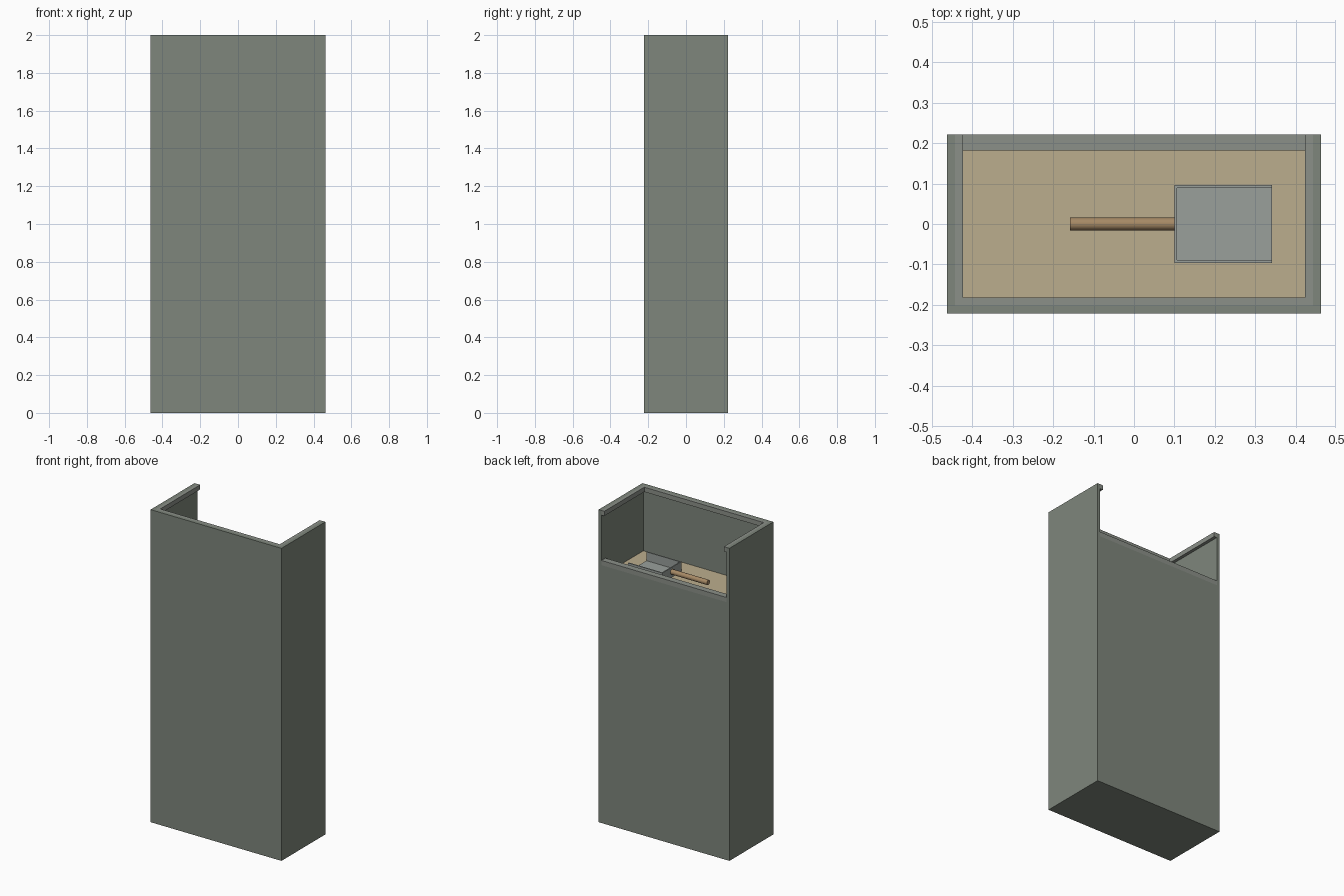
import bpy, bmesh, math
from mathutils import Matrix

if "Cube" in bpy.data.objects:
    bpy.data.objects.remove(bpy.data.objects["Cube"])


def material(name, r, g, b):
    m = bpy.data.materials.new(name)
    m.diffuse_color = (r, g, b, 1)
    m.use_nodes = True
    m.node_tree.nodes["Principled BSDF"].inputs["Base Color"].default_value = m.diffuse_color
    return m


BODY = material("bin_green_grey", 0.21, 0.24, 0.20)
RIM = material("rim_grey", 0.26, 0.28, 0.25)
SAND = material("sand", 0.50, 0.42, 0.27)
METAL = material("scoop_metal", 0.32, 0.35, 0.33)
WOOD = material("wood", 0.38, 0.25, 0.13)


def finish(name, bm, mat):
    mesh = bpy.data.meshes.new(name)
    bm.to_mesh(mesh)
    bm.free()
    mesh.materials.append(mat)
    obj = bpy.data.objects.new(name, mesh)
    bpy.context.collection.objects.link(obj)
    return obj


def box(name, x, y, z, mat):
    """Box from (min, max) ranges."""
    bm = bmesh.new()
    bmesh.ops.create_cube(bm, size=1)
    for v in bm.verts:
        v.co = [r[0] if c < 0 else r[1] for c, r in zip(v.co, (x, y, z))]
    return finish(name, bm, mat)


W, D, H = 0.463, 0.222, 2.0      # half width, half depth, height
T, LIP, LIP_H = 0.02, 0.04, 0.03  # wall, rim overhang, rim height
BACK, FILL = 1.68, 1.58          # low back wall and sand level
ix, iy = W - T, D - T

# Bin: floor, full-height front and sides, lower back
box("floor", (-ix, ix), (-iy, iy), (0, T), BODY)
box("front_wall", (-ix, ix), (-D, -iy), (0, H), BODY)
box("back_wall", (-ix, ix), (iy, D), (0, BACK - LIP_H), BODY)
for side, s in (("left", -1), ("right", 1)):
    box(side + "_wall", sorted((s * ix, s * W)), (-D, D), (0, H), BODY)
    box(side + "_rim", sorted((s * (W - LIP), s * ix)), (-iy, D), (H - LIP_H, H), RIM)

# Inner rims on front and back
box("front_rim", (-W + LIP, W - LIP), (-iy, -D + LIP), (H - LIP_H, H), RIM)
box("back_rim", (-ix, ix), (D - LIP, D), (BACK - LIP_H, BACK), RIM)

# Sand filling
box("sand_fill", (-ix, ix), (-iy, iy), (T, FILL), SAND)

# Scoop pan, open at its right end
px0, px1, py, pt, top = 0.10, 0.342, 0.096, 0.007, 1.643
box("scoop_base", (px0, px1), (-py, py), (FILL, FILL + pt), METAL)
box("scoop_back", (px0, px0 + pt), (-py, py), (FILL + pt, top), METAL)
for side, s in (("front", -1), ("rear", 1)):
    box("scoop_side_" + side, (px0 + pt, px1), sorted((s * (py - pt), s * py)),
        (FILL + pt, top), METAL)

# Scoop handle
h0, h1 = -0.158, px0
bm = bmesh.new()
bmesh.ops.create_cone(
    bm, cap_ends=True, segments=20, radius1=0.016, radius2=0.016, depth=h1 - h0,
    matrix=Matrix.Translation(((h0 + h1) / 2, 0, 1.615)) @ Matrix.Rotation(math.pi / 2, 4, 'Y'))
handle = finish("scoop_handle", bm, WOOD)
bpy.context.view_layer.objects.active = handle
handle.select_set(True)
bpy.ops.object.shade_smooth_by_angle()
